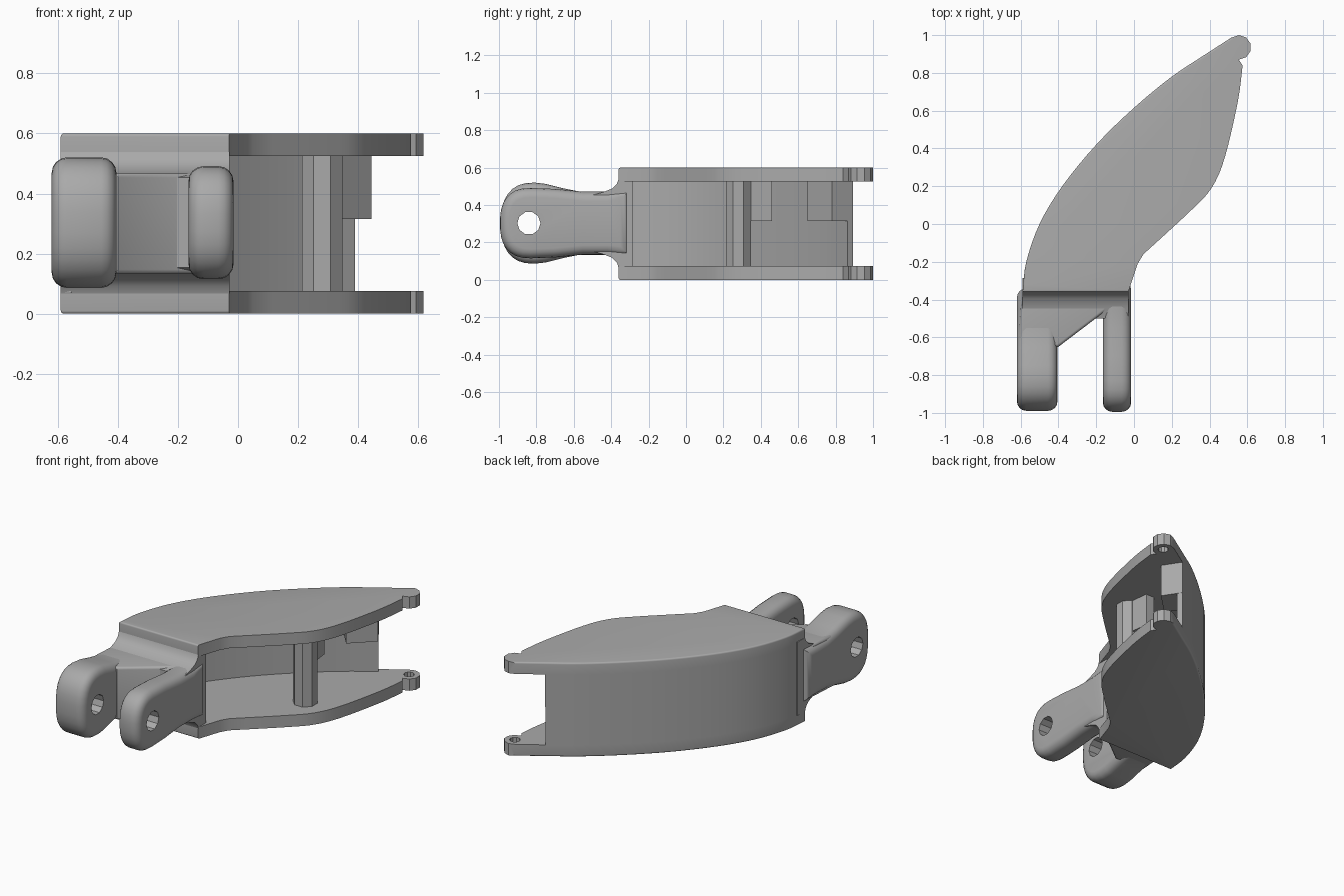
import bpy, bmesh, math
from mathutils import Vector

if "Cube" in bpy.data.objects:
    bpy.data.objects.remove(bpy.data.objects["Cube"])

grey = bpy.data.materials.new("mid_grey")
grey.use_nodes = True
grey.diffuse_color = (0.4, 0.4, 0.4, 1)
grey.node_tree.nodes["Principled BSDF"].inputs["Base Color"].default_value = (0.4, 0.4, 0.4, 1)

MID = 0.303   # height of the middle of the hinge arms


def prism(name, pts, lo, hi, axis="z", bevel=0.0, rule=None, smooth=True):
    """Extrude a flat outline along z or x and round the rim edges picked by a rule."""
    place = (lambda p, w: (p[0], p[1], w)) if axis == "z" else (lambda p, w: (w, p[0], p[1]))
    bm = bmesh.new()
    a = [bm.verts.new(place(p, lo)) for p in pts]
    b = [bm.verts.new(place(p, hi)) for p in pts]
    bm.faces.new(a)
    bm.faces.new(b)
    n = len(pts)
    for i in range(n):
        j = (i + 1) % n
        bm.faces.new((a[i], a[j], b[j], b[i]))
    bmesh.ops.recalc_face_normals(bm, faces=bm.faces)
    if bevel:
        k = 2 if axis == "z" else 0
        rim = [e for e in bm.edges
               if abs(e.verts[0].co[k] - e.verts[1].co[k]) < 1e-5
               and (rule is None or rule((e.verts[0].co + e.verts[1].co) / 2))]
        bmesh.ops.bevel(bm, geom=rim, offset=bevel, segments=4, profile=0.5,
                        affect="EDGES", clamp_overlap=True)
    mesh = bpy.data.meshes.new(name)
    bm.to_mesh(mesh)
    bm.free()
    mesh.materials.append(grey)
    ob = bpy.data.objects.new(name, mesh)
    bpy.context.collection.objects.link(ob)
    if smooth:
        activate(ob)
        bpy.ops.object.shade_smooth_by_angle(angle=math.radians(30))
    return ob


def activate(ob):
    bpy.ops.object.select_all(action="DESELECT")
    ob.select_set(True)
    bpy.context.view_layer.objects.active = ob


def ring(x, y, r, n, start=0.0):
    return [(x + r * math.cos(start + math.tau * i / n),
             y + r * math.sin(start + math.tau * i / n)) for i in range(n)]


def drill(ob, pts, lo, hi, axis):
    """Cut a hole with a prism, then remove the cutter."""
    cutter = prism("hole_cutter", pts, lo, hi, axis, smooth=False)
    cutter.hide_render = True
    mod = ob.modifiers.new("hole", "BOOLEAN")
    mod.object, mod.operation, mod.solver = cutter, "DIFFERENCE", "EXACT"
    activate(ob)
    bpy.ops.object.modifier_apply(modifier=mod.name)
    bpy.data.objects.remove(cutter)


def spline(pts, steps=4):
    """Smooth curve through the points."""
    v = [Vector(p) for p in pts]
    v = [2 * v[0] - v[1]] + v + [2 * v[-1] - v[-2]]
    out = []
    for p, q, r, s in zip(v, v[1:], v[2:], v[3:]):
        for i in range(steps):
            t = i / steps
            out.append(0.5 * (2 * q + (r - p) * t + (2 * p - 5 * q + 4 * r - s) * t * t
                              + (3 * q - p - 3 * r + s) * t ** 3))
    return out + [v[-2]]


# Outline of the leaf-shaped plates
back_curve = spline([(-0.59, -0.36), (-0.57, -0.2), (-0.5, 0), (-0.38, 0.2), (-0.2, 0.42),
                     (0, 0.615), (0.2, 0.78), (0.37, 0.893)])
inner_curve = spline([(0.575, 0.84), (0.55, 0.65), (0.48, 0.35), (0.41, 0.19),
                      (0.3, 0.07), (0.05, -0.16)])
tip = (0.555, 0.935)
tip_arc = [(tip[0] + 0.065 * math.cos(a), tip[1] + 0.065 * math.sin(a))
           for a in (math.radians(d) for d in range(126, -91, -36))]
outline = back_curve + tip_arc + inner_curve + [(0.02, -0.21), (-0.03, -0.36)]


def outer_rim(c, outside):
    on_back = c.x < 0.5 and c.y > 0.93 * c.x + 0.2
    return abs(c.z - outside) < 1e-4 and (on_back or c.y < -0.35)


for name, lo, hi, outside in (("lower_plate", 0, 0.075, 0), ("upper_plate", 0.525, 0.6, 0.6)):
    plate = prism(name, outline, lo, hi, "z", 0.062, lambda c: outer_rim(c, outside))
    # blind pivot socket on the inner face
    inside = 0.075 if outside == 0 else 0.525
    drill(plate, ring(*tip, 0.032, 10), inside - 0.04, inside + 0.04, "z")

# Thin curved wall joining the plates
inner = []
for i, p in enumerate(back_curve):
    d = back_curve[min(i + 1, len(back_curve) - 1)] - back_curve[max(i - 1, 0)]
    inner.append(p + Vector((d.y, -d.x)).normalized() * 0.035)
prism("curved_wall", back_curve + inner[::-1], 0.07, 0.53)

# Stop block, post and tab inside the housing
prism("stop_block", [(0.31, 0.65), (0.445, 0.78), (0.375, 0.888), (0.21, 0.765)], 0.315, 0.53)
prism("post", ring(0.28, 0.28, 0.073, 8, math.pi / 8), 0.07, 0.53)
prism("post_tab", [(0.25, 0.3), (0.31, 0.3), (0.29, 0.46), (0.23, 0.46)], 0.315, 0.53)


def mirrored(half):
    """Close a profile by mirroring its upper half about the middle height."""
    return [(y, MID + h) for y, h in half] + [(y, MID - h) for y, h in reversed(half)]


def arm_profile(cy, ry, rz, tail):
    arc = [(cy - ry * math.cos(a) ** 0.8, rz * math.sin(a) ** 0.8)
           for a in (math.radians(d) for d in range(6, 90, 12))]
    return mirrored(arc + tail)


# Hinge arms with pin holes
arms = (
    ("right_arm", -0.62, -0.405, arm_profile(-0.81, 0.18, 0.217,
     [(-0.81, 0.217), (-0.75, 0.21), (-0.65, 0.185), (-0.55, 0.165), (-0.45, 0.162), (-0.34, 0.17)])),
    ("left_arm", -0.165, -0.015, arm_profile(-0.83, 0.165, 0.188,
     [(-0.83, 0.188), (-0.7, 0.183), (-0.55, 0.168), (-0.42, 0.168), (-0.3, 0.18)])),
)
for name, lo, hi, profile in arms:
    arm = prism(name, profile, lo, hi, "x", 0.05)
    drill(arm, ring(-0.84, MID, 0.062, 10), lo - 0.1, hi + 0.1, "x")

# Web between the arms and the flared front wall
prism("web", [(-0.612, -0.65), (-0.4, -0.65), (-0.15, -0.46), (-0.03, -0.44),
              (-0.03, -0.3), (-0.585, -0.3), (-0.6, -0.45)], 0.132, 0.468, "z", 0.015)
prism("front_wall", mirrored([(-0.5, 0.15), (-0.44, 0.167), (-0.395, 0.185), (-0.37, 0.21),
                              (-0.36, 0.235), (-0.285, 0.235)]), -0.59, -0.028, "x")
